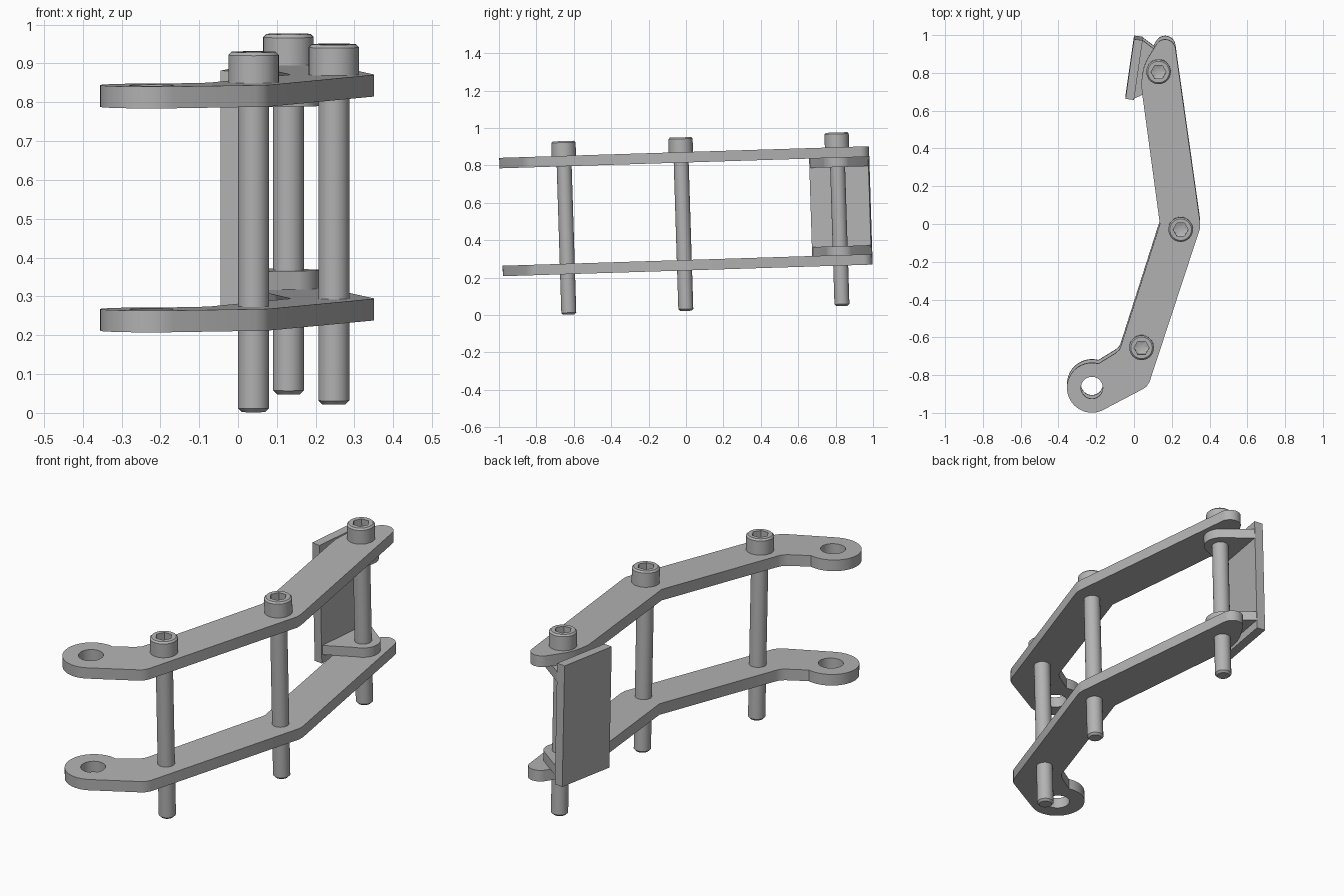
import bpy, bmesh
from math import pi, sin, cos, radians
from mathutils import Matrix

cube = bpy.data.objects.get("Cube")
if cube:
    bpy.data.objects.remove(cube, do_unlink=True)

TILT = Matrix.Rotation(radians(1.8), 4, 'X')   # whole assembly leans slightly

steel = bpy.data.materials.new("grey_steel")
steel.use_nodes = True
steel.diffuse_color = (0.45, 0.45, 0.45, 1)
steel.node_tree.nodes["Principled BSDF"].inputs["Base Color"].default_value = (0.45, 0.45, 0.45, 1)


def finish(ob):
    """Tilt, colour and shade one part."""
    ob.data.materials.clear()
    ob.data.materials.append(steel)
    ob.matrix_world = TILT
    bpy.ops.object.select_all(action='DESELECT')
    ob.select_set(True)
    bpy.context.view_layer.objects.active = ob
    bpy.ops.object.shade_smooth_by_angle(angle=radians(30))


def arc(cx, cy, r, start, end, n):
    """Points on an arc, angles in degrees."""
    angles = [radians(start + (end - start) * i / n) for i in range(n + 1)]
    return [(cx + r * cos(a), cy + r * sin(a)) for a in angles]


def slab(name, outlines, z0, z1):
    """Extrude a flat outline (with optional holes) from z0 to z1."""
    curve = bpy.data.curves.new(name, 'CURVE')
    curve.dimensions = '2D'
    curve.fill_mode = 'BOTH'
    curve.extrude = (z1 - z0) / 2
    for points in outlines:
        spline = curve.splines.new('POLY')
        spline.points.add(len(points) - 1)
        for p, (x, y) in zip(spline.points, points):
            p.co = (x, y, 0, 1)
        spline.use_cyclic_u = True
    temp = bpy.data.objects.new(name, curve)
    bpy.context.collection.objects.link(temp)
    bpy.context.view_layer.update()
    mesh = bpy.data.meshes.new_from_object(
        temp.evaluated_get(bpy.context.evaluated_depsgraph_get()))
    bpy.data.objects.remove(temp, do_unlink=True)
    mesh.transform(Matrix.Translation((0, 0, (z0 + z1) / 2)))
    bm = bmesh.new()
    bm.from_mesh(mesh)
    bmesh.ops.remove_doubles(bm, verts=bm.verts, dist=0.0001)
    bmesh.ops.recalc_face_normals(bm, faces=bm.faces)
    bm.to_mesh(mesh)
    bm.free()
    ob = bpy.data.objects.new(name, mesh)
    bpy.context.collection.objects.link(ob)
    finish(ob)


def bolt(name, x, y, seg=36):
    """Socket-head bolt: round rings, then a hexagonal recess."""
    rings = [(0.03, 0.022, 0), (0.04, 0.032, 0), (0.04, 0.871, 0),
             (0.065, 0.871, 0), (0.065, 0.942, 0), (0.057, 0.95, 0),
             (0.04, 0.95, 1), (0.04, 0.905, 1)]
    bm = bmesh.new()
    loops = []
    for r, z, is_hex in rings:
        loop = []
        for i in range(seg):
            a = 2 * pi * i / seg
            rr = r * cos(pi / 6) / cos(a % (pi / 3) - pi / 6) if is_hex else r
            loop.append(bm.verts.new((x + rr * cos(a), y + rr * sin(a), z)))
        loops.append(loop)
    for low, high in zip(loops, loops[1:]):
        for i in range(seg):
            j = (i + 1) % seg
            bm.faces.new((low[i], low[j], high[j], high[i]))
    bm.faces.new(loops[0][::-1])
    tip = bm.verts.new((x, y, 0.89))            # drilled bottom of the recess
    for i in range(seg):
        bm.faces.new((loops[-1][i], loops[-1][(i + 1) % seg], tip))
    bmesh.ops.recalc_face_normals(bm, faces=bm.faces)
    mesh = bpy.data.meshes.new(name)
    bm.to_mesh(mesh)
    bm.free()
    ob = bpy.data.objects.new(name, mesh)
    bpy.context.collection.objects.link(ob)
    finish(ob)


# Bent side plates with an eye at the front end
eye = (-0.223, -0.84)
arm = (arc(*eye, 0.132, 75, 295, 28)
       + [(0.045, -0.848), (0.066, -0.834), (0.082, -0.81), (0.35, 0.005), (0.35, 0.035)]
       + arc(0.165, 0.95, 0.055, 8, 145, 12)
       + [(0.095, 0.94), (0.07, 0.9), (0.053, 0.86), (0.042, 0.81), (0.039, 0.76),
          (0.043, 0.72), (0.137, 0.027), (-0.068, -0.615), (-0.077, -0.638), (-0.098, -0.657)])
hole = arc(*eye, 0.058, 0, 350, 35)
slab("upper_arm_plate", [arm, hole], 0.815, 0.871)
slab("lower_arm_plate", [arm, hole], 0.238, 0.294)

# Bracket: upright plate with two rounded lugs around the rear bolt
slab("bracket_plate", [[(-0.045, 0.69), (0, 0.684), (0.046, 1.0), (0, 1.006)]], 0.25, 0.86)
lug = [(-0.002, 0.688)] + arc(0.13, 0.835, 0.08, -80, 45, 14) + [(0.044, 1.0)]
slab("bracket_upper_lug", [lug], 0.765, 0.815)
slab("bracket_lower_lug", [lug], 0.294, 0.342)

# Bolts
bolt("front_bolt", 0.04, -0.626)
bolt("middle_bolt", 0.247, 0.0)
bolt("rear_bolt", 0.13, 0.835)
